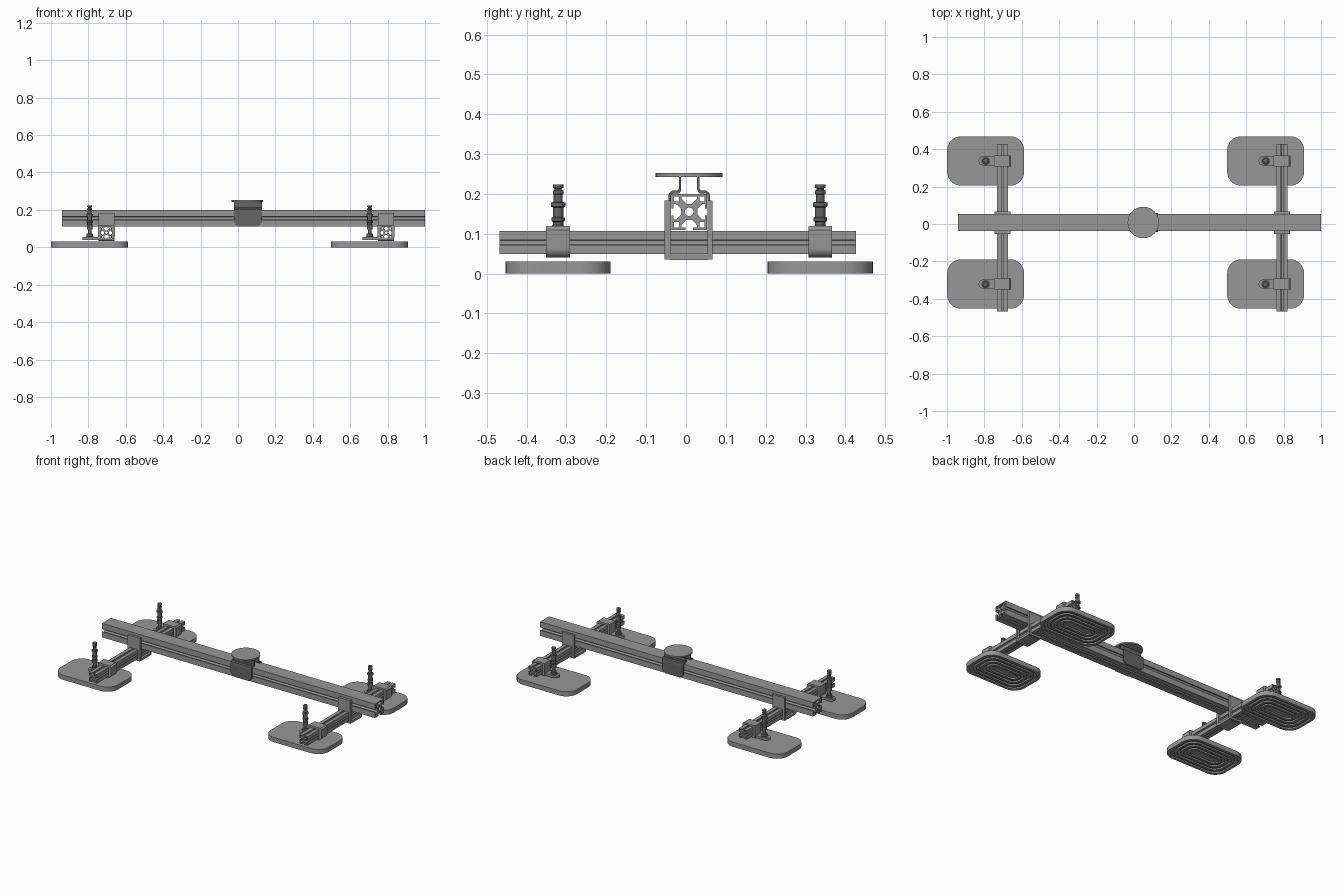
import bpy, bmesh
from math import sin, cos, pi, radians
from mathutils import Matrix, Vector

if "Cube" in bpy.data.objects:
    bpy.data.objects.remove(bpy.data.objects["Cube"])

AXES = {'x': Matrix(((0, 0, 1), (1, 0, 0), (0, 1, 0))),    # outline in y,z
        'y': Matrix(((1, 0, 0), (0, 0, -1), (0, 1, 0))),   # outline in x,z
        'z': Matrix.Identity(3)}                           # outline in x,y


def material(name, g):
    m = bpy.data.materials.new(name)
    m.diffuse_color = (g, g, g, 1)
    m.use_nodes = True
    m.node_tree.nodes["Principled BSDF"].inputs["Base Color"].default_value = m.diffuse_color
    return m


GREY, DARK = material("dark_grey", 0.31), material("charcoal", 0.13)


def finish(name, bm, mat):
    bmesh.ops.remove_doubles(bm, verts=bm.verts, dist=1e-5)
    bmesh.ops.recalc_face_normals(bm, faces=bm.faces)
    me = bpy.data.meshes.new(name)
    bm.to_mesh(me)
    bm.free()
    me.materials.append(mat)
    ob = bpy.data.objects.new(name, me)
    bpy.context.collection.objects.link(ob)
    bpy.ops.object.select_all(action='DESELECT')
    ob.select_set(True)
    bpy.context.view_layer.objects.active = ob
    bpy.ops.object.shade_smooth_by_angle(angle=radians(30))
    return ob


def prism(name, loops, axis, a, b, mat=GREY):
    """Extrude closed outlines (inner loops become holes) from a to b along an axis."""
    cu = bpy.data.curves.new(name, 'CURVE')
    cu.dimensions, cu.fill_mode, cu.extrude = '2D', 'BOTH', (b - a) / 2
    for loop in loops:
        sp = cu.splines.new('POLY')
        sp.points.add(len(loop) - 1)
        for p, (u, v) in zip(sp.points, loop):
            p.co = (u, v, 0, 1)
        sp.use_cyclic_u = True
    tmp = bpy.data.objects.new(name + "_tmp", cu)
    bpy.context.collection.objects.link(tmp)
    dg = bpy.context.evaluated_depsgraph_get()
    me = bpy.data.meshes.new_from_object(tmp.evaluated_get(dg))
    bm = bmesh.new()
    bm.from_mesh(me)
    bpy.data.objects.remove(tmp)
    bpy.data.meshes.remove(me)
    shift = Vector([(a + b) / 2 if axis == k else 0 for k in 'xyz'])
    bm.transform(Matrix.Translation(shift) @ AXES[axis].to_4x4())
    return finish(name, bm, mat)


def rect(u0, u1, v0, v1):
    return [(u0, v0), (u1, v0), (u1, v1), (u0, v1)]


def rounded(cx, cy, hx, hy, r, n=8):
    pts = []
    for k, (sx, sy) in enumerate([(1, 1), (-1, 1), (-1, -1), (1, -1)]):
        for i in range(n + 1):
            t = pi / 2 * (k + i / n)
            pts.append((cx + sx * (hx - r) + r * cos(t), cy + sy * (hy - r) + r * sin(t)))
    return pts


def circle(cx, cy, r, n=48):
    return [(cx + r * cos(2 * pi * i / n), cy + r * sin(2 * pi * i / n)) for i in range(n)]


def lathe(name, prof, x, y, mat, n=24):
    bm = bmesh.new()
    vs = [bm.verts.new((x + r, y, z)) for r, z in prof]
    es = [bm.edges.new(p) for p in zip(vs, vs[1:])]
    bmesh.ops.spin(bm, geom=vs + es, cent=(x, y, 0), axis=(0, 0, 1), angle=2 * pi, steps=n)
    return finish(name, bm, mat)


def slot_profile(cu, cv, h, closed_top=False):
    """Aluminium T-slot section: outer outline, corner holes and centre bore."""
    half = [(.2, 1), (.2, .87), (.44, .87), (.44, .74), (.16, .45)]
    side = [(1, 1)] + half + [(-u, v) for u, v in reversed(half)]
    outer, holes = [], []
    for k in range(4):
        c, s = round(cos(k * pi / 2)), round(sin(k * pi / 2))
        turn = lambda u, v: (cu + h * (c * u - s * v), cv + h * (s * u + c * v))
        pts = side
        if closed_top and k == 0:
            pts = side[:1]
            holes.append([turn(*p) for p in side[3:-2]])
        outer += [turn(*p) for p in pts]
        holes.append([turn(*p) for p in rect(.58, .86, .58, .86)])
    holes.append([(cu + h * u, cv + h * v) for u, v in circle(0, 0, .24, 16)])
    return [outer] + holes


CY = 0.008                      # centre line of the long beam
prism("main_beam", slot_profile(CY, 0.155, 0.045, True), 'x', -0.94, 1.0)

# Central mount: round plate on a pair of stepped brackets with hanging cheeks
prism("mount_disc", [circle(0.05, CY, 0.084)], 'z', 0.243, 0.252)
STEP = [(.026, .243), (.026, .213), (.030, .208), (.043, .208), (.050, .203), (.052, .196),
        (.052, .175), (.046, .175), (.046, .196), (.042, .201), (.026, .201), (.021, .206),
        (.020, .213), (.020, .243)]
CHEEK = [(-.022, .175), (-.022, .135), (-.014, .121), (.002, .112), (.104, .112),
         (.12, .121), (.128, .135), (.128, .175)]
for s, side in ((-1, "front"), (1, "back")):
    prism("mount_step_" + side, [[(CY + s * u, v) for u, v in STEP]], 'x', -0.022, 0.128, DARK)
    ya, yb = sorted((CY + s * .046, CY + s * .052))
    prism("mount_cheek_" + side, [CHEEK], 'y', ya, yb, DARK)

# Turned stem: radius, height
STEM = [(0, .04), (.024, .04), (.024, .056), (.017, .058), (.017, .072), (.01, .074), (.01, .094),
        (.015, .096), (.015, .12), (.013, .122), (.013, .13), (.017, .132), (.017, .14),
        (.013, .142), (.013, .166), (.018, .168), (.018, .178), (.011, .18), (.011, .198),
        (.013, .2), (.013, .208), (.009, .21), (.009, .214), (.013, .215), (.013, .224), (0, .224)]

for bx, px, end in ((-0.703, -0.793, "left"), (0.792, 0.704, "right")):
    # Cross beam hung under the long beam
    prism("cross_beam_" + end, slot_profile(bx, 0.078, 0.029), 'y', -0.468, 0.427)
    # Saddle: cheeks with a window for the cross beam, joined by a bottom strap
    for y0, y1, side in ((-.054, -.038, "front"), (.054, .067, "back")):
        prism(f"saddle_cheek_{end}_{side}",
              [rect(bx - .043, bx + .043, .036, .184),
               rect(bx - .03, bx + .03, .048, .108)], 'y', y0, y1)
    prism("saddle_strap_" + end, [rect(bx - .043, bx + .043, -.04, .055)], 'z', .034, .048)

    for cy, row in ((-0.321, "front"), (0.337, "back")):
        tag = end + "_" + row
        # Clamp wrapped round the cross beam
        body = [(bx - .045, .04)]
        body += [(bx + .022 + .024 * sin(i * pi / 16), .064 - .024 * cos(i * pi / 16))
                 for i in range(9)]
        body += [(bx + .046, .11), (bx + .038, .119), (bx - .045, .119)]
        prism("clamp_" + tag, [body, rect(bx - .03, bx + .03, .048, .108)],
              'y', cy - .03, cy + .03)
        # Foot arm with a rounded end
        arm = [(bx - .04, cy - .024), (bx - .04, cy + .024)]
        arm += [(px - .014 + .024 * cos(t), cy + .024 * sin(t))
                for t in [pi / 2 + i * pi / 12 for i in range(13)]]
        prism("arm_" + tag, [arm], 'z', .04, .054)
        lathe("stem_" + tag, STEM, px, cy, DARK)
        # Suction pad with concentric ribs below
        pad = lambda d: rounded(px, cy, .206 - d, .132 - d, max(.075 - d * .4, .015))
        prism("pad_" + tag, [pad(0)], 'z', .009, .03)
        for i, (d0, d1) in enumerate(((0, .016), (.032, .046), (.062, .076), (.092, .106))):
            prism(f"pad_rib_{i}_{tag}", [pad(d0), pad(d1)], 'z', 0, .009)
